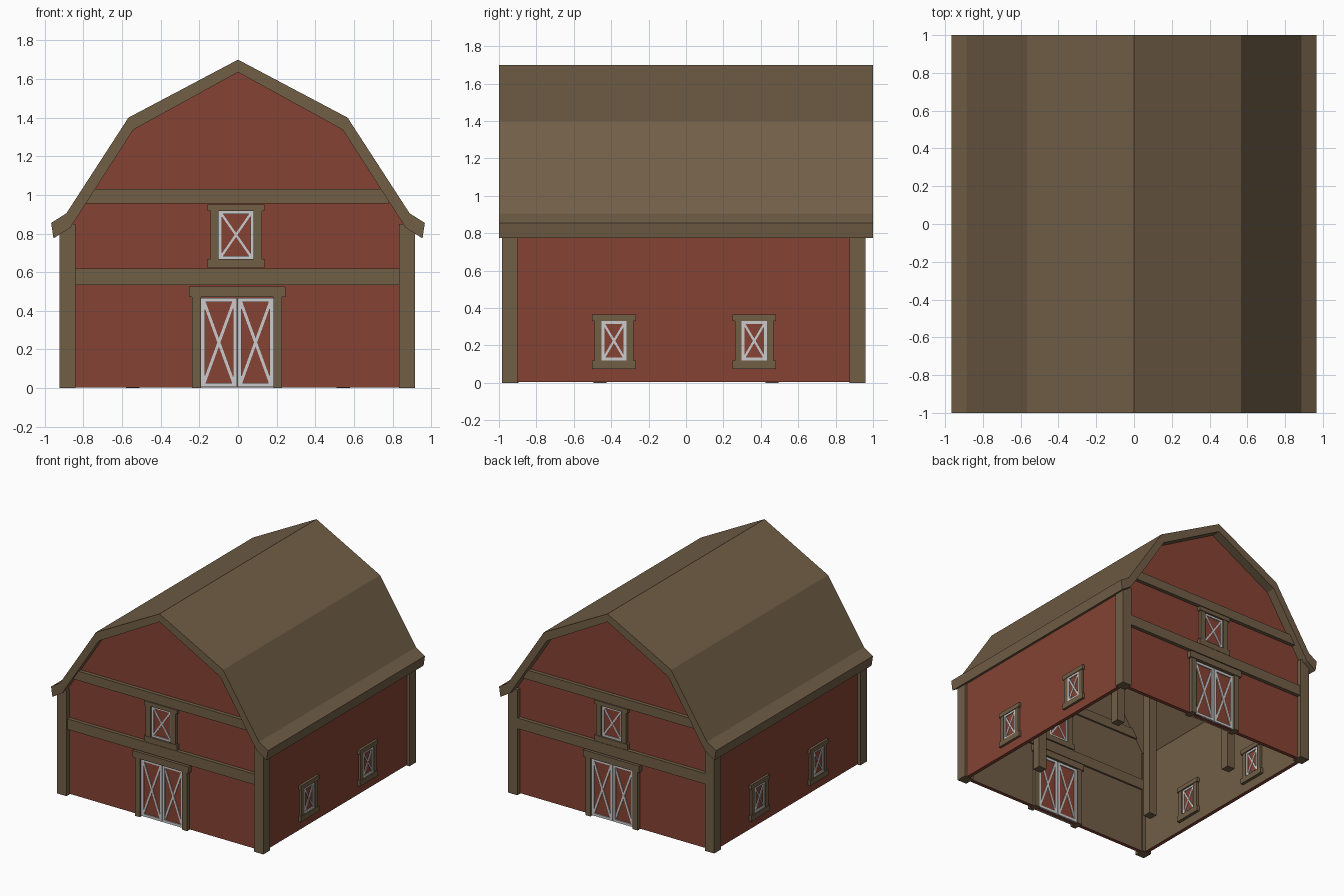
import bpy, bmesh, math
from mathutils import Matrix, Vector

if "Cube" in bpy.data.objects:
    bpy.data.objects.remove(bpy.data.objects["Cube"])


def material(name, color):
    m = bpy.data.materials.new(name)
    m.diffuse_color = (*color, 1)
    m.use_nodes = True
    m.node_tree.nodes["Principled BSDF"].inputs["Base Color"].default_value = m.diffuse_color
    return m


MATS = [material("brown timber", (0.165, 0.112, 0.062)),
        material("barn red", (0.235, 0.055, 0.034)),
        material("white paint", (0.60, 0.60, 0.61))]
BROWN, RED, WHITE = 0, 1, 2


def prism(bm, pts, d0, d1, mat, back=None):
    """Extrude a (u, z) outline from depth d0 to d1 (outward is -y)."""
    a = [bm.verts.new((u, -d0, z)) for u, z in pts]
    b = [bm.verts.new((u, -d1, z)) for u, z in pts]
    n = len(pts)
    inner = bm.faces.new(a)
    faces = [inner, bm.faces.new(b[::-1])]
    for i in range(n):
        j = (i + 1) % n
        faces.append(bm.faces.new((a[i], b[i], b[j], a[j])))
    for f in faces:
        f.material_index = mat
    if back is not None:
        inner.material_index = back
    bmesh.ops.recalc_face_normals(bm, faces=faces)


def rect(u0, u1, z0, z1):
    return [(u0, z0), (u1, z0), (u1, z1), (u0, z1)]


def bar(p, q, w):
    p, q = Vector(p), Vector(q)
    t = (q - p).normalized() * (w / 2)
    s = Vector((-t.y, t.x))
    return [tuple(v) for v in (p - s, q - s, q + s, p + s)]


def finish(name, bm, matrix=Matrix()):
    me = bpy.data.meshes.new(name)
    bm.transform(matrix)
    bm.to_mesh(me)
    bm.free()
    for m in MATS:
        me.materials.append(m)
    ob = bpy.data.objects.new(name, me)
    bpy.context.collection.objects.link(ob)
    return ob


def box(name, x0, x1, y0, y1, z0, z1, mat=BROWN):
    bm = bmesh.new()
    prism(bm, rect(x0, x1, z0, z1), -y1, -y0, mat)
    return finish(name, bm)


def side(angle, x, y):
    return Matrix.Translation((x, y, 0)) @ Matrix.Rotation(angle, 4, 'Z')


CX, CY = -0.004, -0.01
FRONT = side(0, CX, -0.945)
BACK = side(math.pi, CX, 0.925)
RIGHT = side(math.pi / 2, 0.893, CY)
LEFT = side(-math.pi / 2, -0.901, CY)


def leaf(bm, u0, u1, z0, z1, w):
    """Red panel with white border and cross bracing on both faces."""
    prism(bm, rect(u0, u1, z0, z1), -0.036, 0.006, RED)
    for r in (rect(u0, u0 + w, z0, z1), rect(u1 - w, u1, z0, z1),
              rect(u0 + w, u1 - w, z0, z0 + w), rect(u0 + w, u1 - w, z1 - w, z1)):
        prism(bm, r, -0.043, 0.014, WHITE)
    h = w * 0.7
    prism(bm, bar((u0 + h, z0 + h), (u1 - h, z1 - h), w * 0.75), -0.040, 0.011, WHITE)
    prism(bm, bar((u0 + h, z1 - h), (u1 - h, z0 + h), w * 0.75), -0.041, 0.012, WHITE)


def window(name, matrix, u, half, z0, z1, jamb, lip, top, sill, depth):
    bm = bmesh.new()
    leaf(bm, u - half, u + half, z0, z1, 0.016)
    o = half + jamb
    for s in (-1, 1):
        a, b = sorted((s * half, s * o))
        prism(bm, rect(u + a, u + b, z0, z1), -0.05, depth - 0.004, BROWN)
    prism(bm, rect(u - o - lip, u + o + lip, z1, z1 + top), -0.055, depth, BROWN)
    prism(bm, rect(u - o - lip, u + o + lip, z0 - sill, z0), -0.055, depth, BROWN)
    finish(name, bm, matrix)


# gambrel roof shell
outer = [(0.967, 0.855), (0.888, 0.905), (0.567, 1.40), (0, 1.70)]
inner = [(0.542, 1.337), (0.868, 0.83), (0.955, 0.775)]
bm = bmesh.new()
profile = (outer + [(-x, z) for x, z in outer[-2::-1]]
           + [(-x, z) for x, z in inner[::-1]] + [(0, 1.635)] + inner)
prism(bm, profile, -1, 1, BROWN)
finish("roof", bm)

# gable ends with cross bands, double door and loft window
half_wall = [(0.893, 0.004), (0.893, 0.84), (0.555, 1.36)]
gable = half_wall + [(0, 1.66)] + [(-x, z) for x, z in half_wall[::-1]]
for label, m in (("front", FRONT), ("back", BACK)):
    bm = bmesh.new()
    prism(bm, gable, -0.03, 0, RED, BROWN)
    finish(label + "_wall", bm, m)

    bm = bmesh.new()
    prism(bm, rect(-0.85, 0.85, 0.535, 0.62), -0.045, 0.03, BROWN)
    prism(bm, rect(-0.785, 0.785, 0.955, 1.03), -0.045, 0.03, BROWN)
    finish(label + "_bands", bm, m)

    bm = bmesh.new()
    leaf(bm, -0.188, -0.002, 0.006, 0.467, 0.02)
    leaf(bm, 0.002, 0.188, 0.006, 0.467, 0.02)
    for s in (-1, 1):
        a, b = sorted((s * 0.188, s * 0.233))
        prism(bm, rect(a, b, 0, 0.472), -0.05, 0.03, BROWN)
    prism(bm, rect(-0.25, 0.25, 0.472, 0.525), -0.055, 0.036, BROWN)
    finish(label + "_double_door", bm, m)
    window(label + "_loft_window", m, -0.006, 0.09, 0.668, 0.918,
           0.043, 0.014, 0.032, 0.046, 0.03)

# side walls with two windows each
for label, m in (("right", RIGHT), ("left", LEFT)):
    bm = bmesh.new()
    prism(bm, rect(-0.935, 0.935, 0.004, 0.85), -0.03, 0, RED, BROWN)
    finish(label + "_wall", bm, m)
    for i, u in enumerate((-0.375, 0.375)):
        window(f"{label}_window_{i + 1}", m, u, 0.067, 0.12, 0.33,
               0.037, 0.013, 0.036, 0.045, 0.02)

# corner posts and interior roof frame
for sx in (-1, 1):
    for sy in (-1, 1):
        x, y = CX + sx * 0.878, -0.0125 + sy * 0.93
        box("corner_post", x - 0.042, x + 0.042, y - 0.0425, y + 0.0425, 0, 0.85)
        x, y = sx * 0.545, sy * 0.46
        box("inner_post", x - 0.035, x + 0.035, y - 0.035, y + 0.035, 0, 1.34)
    box("purlin", sx * 0.545 - 0.03, sx * 0.545 + 0.03, -0.92, 0.90, 1.26, 1.33)
    box("tie_beam", -0.54, 0.54, sx * 0.46 - 0.03, sx * 0.46 + 0.03, 1.255, 1.325)
